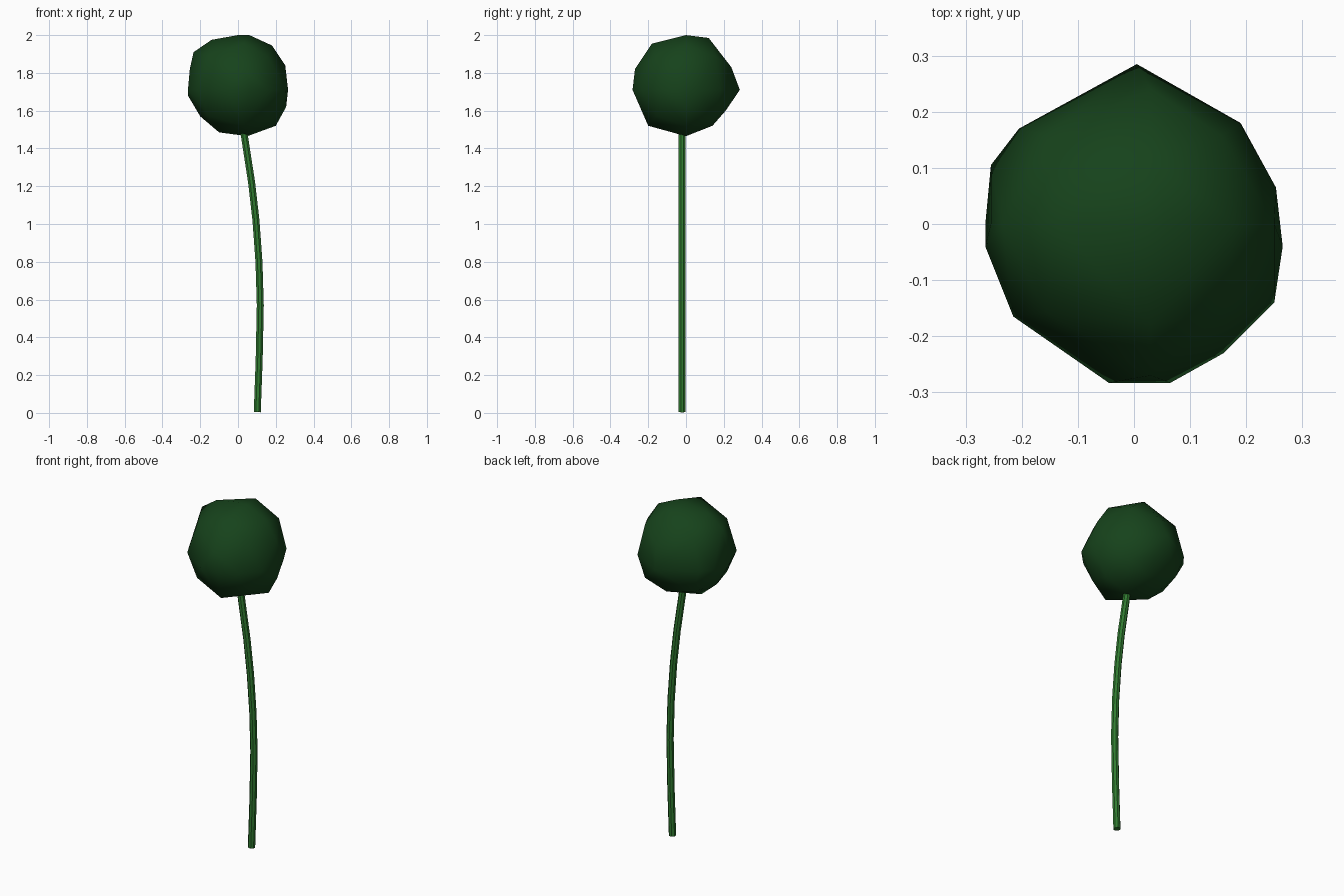
import bpy, bmesh, math
from mathutils import Vector

if "Cube" in bpy.data.objects:
    bpy.data.objects.remove(bpy.data.objects["Cube"])


def finish(bm, name, color, angle):
    bmesh.ops.recalc_face_normals(bm, faces=bm.faces)
    me = bpy.data.meshes.new(name)
    bm.to_mesh(me)
    bm.free()
    ob = bpy.data.objects.new(name, me)
    bpy.context.collection.objects.link(ob)
    mat = bpy.data.materials.new(name + "_green")
    mat.diffuse_color = (*color, 1)
    mat.use_nodes = True
    mat.node_tree.nodes["Principled BSDF"].inputs["Base Color"].default_value = mat.diffuse_color
    me.materials.append(mat)
    bpy.ops.object.select_all(action='DESELECT')
    ob.select_set(True)
    bpy.context.view_layer.objects.active = ob
    bpy.ops.object.shade_smooth_by_angle(angle=math.radians(angle))
    return ob


# Faceted ball head: hull over its three outlines plus one point per octant
CZ = 1.73
front = [(-.265, 1.68), (-.255, 1.82), (-.235, 1.91), (-.14, 1.975), (0, 2), (.06, 2),
         (.18, 1.945), (.25, 1.84), (.255, 1.62), (.2, 1.52), (.05, 1.465),
         (-.1, 1.485), (-.2, 1.57)]
side = [(.24, 1.83), (.12, 1.985), (-.18, 1.955), (-.27, 1.82), (-.2, 1.52),
        (.14, 1.52), (.21, 1.6)]
top = [(.005, .285), (.12, .215), (.19, .18), (.253, .065), (.265, -.04), (.25, -.14),
       (.16, -.23), (.065, -.283), (-.045, -.283), (-.14, -.215), (-.215, -.165),
       (-.265, -.04), (-.255, .105), (-.205, .17), (-.11, .215)]
points = [(x, 0, z) for x, z in front]
points += [(.03, y, z) for y, z in side]
points += [(x, y, CZ - .02) for x, y in top]
points += [(sx * .157, sy * .157, CZ + sz * .157)
           for sx in (-1, 1) for sy in (-1, 1) for sz in (-1, 1)]
bm = bmesh.new()
for p in points:
    bm.verts.new(p)
bmesh.ops.convex_hull(bm, input=bm.verts[:])
bmesh.ops.delete(bm, geom=[v for v in bm.verts if not v.link_faces], context='VERTS')
finish(bm, "ball_head", (.008, .055, .011), 60)

# Bowed eight-sided stem
path = [(.102, .004), (.112, .28), (.118, .57), (.111, .8), (.095, 1.02),
        (.072, 1.22), (.035, 1.46), (.02, 1.55)]
R, SIDES = .02, 8
bm = bmesh.new()
rings = []
for i, (x, z) in enumerate(path):
    a, b = path[max(i - 1, 0)], path[min(i + 1, len(path) - 1)]
    t = Vector((b[0] - a[0], 0, b[1] - a[1])).normalized()
    across = Vector((t.z, 0, -t.x))
    ring = []
    for k in range(SIDES):
        ang = math.tau * (k + .5) / SIDES
        p = Vector((x, -.02, z)) + R * (across * math.cos(ang) + Vector((0, 1, 0)) * math.sin(ang))
        ring.append(bm.verts.new((p.x, p.y, max(p.z, 0))))
    rings.append(ring)
for lo, hi in zip(rings, rings[1:]):
    for k in range(SIDES):
        n = (k + 1) % SIDES
        bm.faces.new((lo[k], lo[n], hi[n], hi[k]))
bm.faces.new(rings[0])
bm.faces.new(rings[-1])
finish(bm, "stem", (.03, .2, .03), 30)
